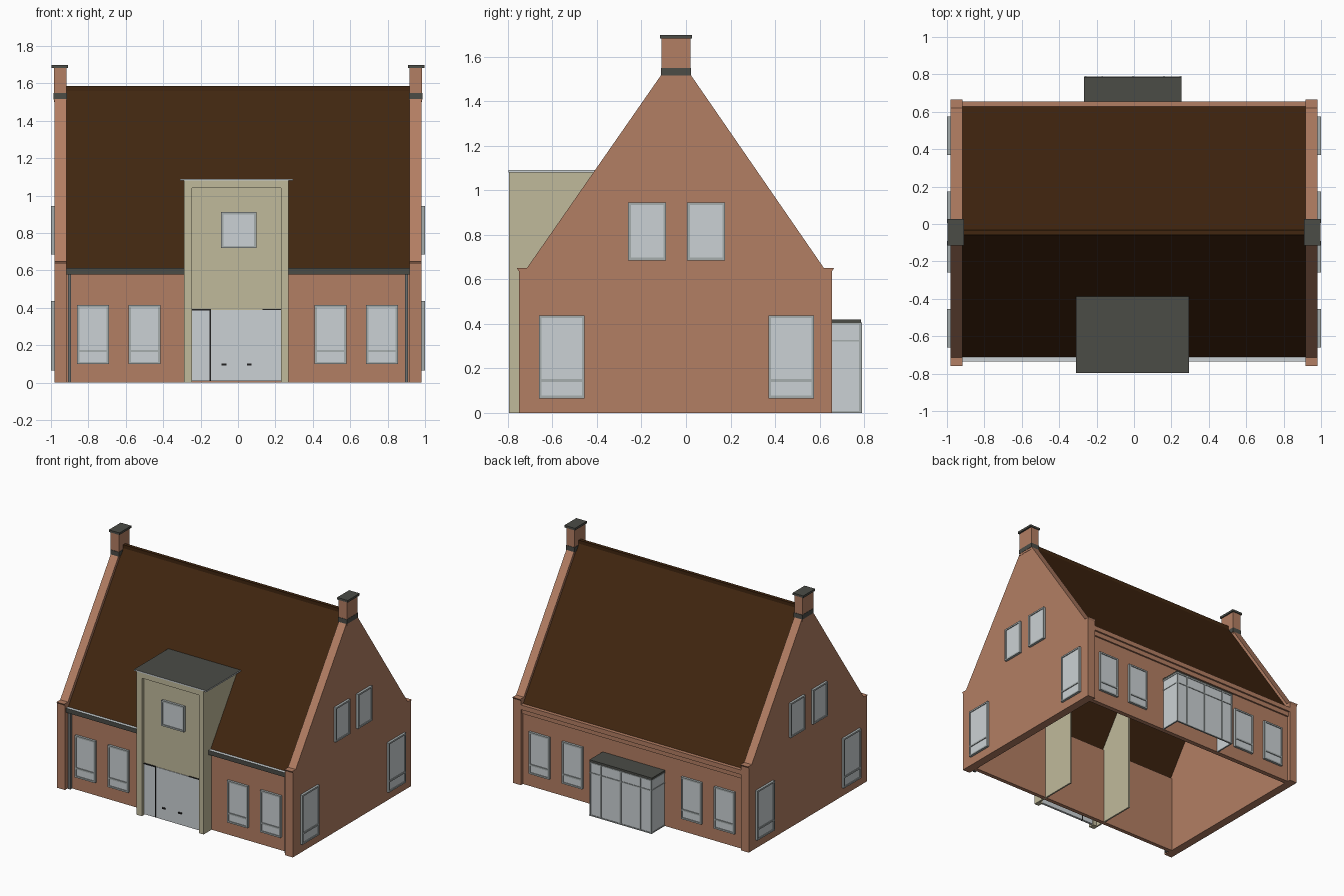
import bpy, bmesh, math
from mathutils import Matrix

if "Cube" in bpy.data.objects:
    bpy.data.objects.remove(bpy.data.objects["Cube"])


def material(name, r, g, b):
    m = bpy.data.materials.new(name)
    m.use_nodes = True
    m.diffuse_color = (r, g, b, 1)
    bsdf = m.node_tree.nodes["Principled BSDF"]
    bsdf.inputs["Base Color"].default_value = (r, g, b, 1)
    bsdf.inputs["Roughness"].default_value = 0.8
    return m


BRICK = material("brick", 0.45, 0.21, 0.125)
TILE = material("roof_tile", 0.052, 0.019, 0.005)
BEIGE = material("beige_panel", 0.53, 0.49, 0.33)
SLATE = material("dark_slate", 0.07, 0.072, 0.062)
PANE = material("pale_pane", 0.60, 0.64, 0.66)
FRAME = material("grey_frame", 0.38, 0.42, 0.42)
PIPE = material("pipe_grey", 0.15, 0.16, 0.16)
BLACK = material("black_trim", 0.015, 0.015, 0.015)


def finish(bm, name, mat, top=None, turn=0):
    """Make an object; faces pointing up can take a second material."""
    bmesh.ops.recalc_face_normals(bm, faces=bm.faces)
    if turn:
        bm.transform(Matrix.Rotation(math.radians(turn), 4, "Z"))
    mesh = bpy.data.meshes.new(name)
    mesh.materials.append(mat)
    if top:
        mesh.materials.append(top)
        bm.normal_update()
        for f in bm.faces:
            f.material_index = int(f.normal.z > 0.9)
    bm.to_mesh(mesh)
    bm.free()
    ob = bpy.data.objects.new(name, mesh)
    bpy.context.collection.objects.link(ob)
    return ob


def add_box(bm, x, y, z):
    verts = bmesh.ops.create_cube(bm, size=1)["verts"]
    for v in verts:
        v.co = [lo + (c + 0.5) * (hi - lo) for c, (lo, hi) in zip(v.co, (x, y, z))]


def box(name, mat, x, y, z, top=None):
    bm = bmesh.new()
    add_box(bm, x, y, z)
    return finish(bm, name, mat, top)


def extrude_x(name, mat, profile, x0, x1):
    bm = bmesh.new()
    face = bm.faces.new([bm.verts.new((x0, y, z)) for y, z in profile])
    out = bmesh.ops.extrude_face_region(bm, geom=[face])["geom"]
    for v in out:
        if isinstance(v, bmesh.types.BMVert):
            v.co.x = x1
    return finish(bm, name, mat)


def window(name, u, z, wall, turn=0, transom=True):
    """Pane with a raised frame on a wall at the given distance from the centre."""
    t, out = 0.012, -wall - 0.018
    (u0, u1), (z0, z1) = u, z
    depth = (out, -wall + 0.01)
    bm = bmesh.new()
    add_box(bm, (u0, u0 + t), depth, z)
    add_box(bm, (u1 - t, u1), depth, z)
    add_box(bm, (u0 + t, u1 - t), depth, (z0, z0 + t))
    add_box(bm, (u0 + t, u1 - t), depth, (z1 - t, z1))
    if transom:
        h = z0 + 0.2 * (z1 - z0)
        add_box(bm, (u0 + t, u1 - t), depth, (h, h + t))
    finish(bm, name + "_frame", FRAME, turn=turn)
    bm = bmesh.new()
    add_box(bm, (u0 + t / 2, u1 - t / 2), (out + 0.006, -wall + 0.005), (z0 + t / 2, z1 - t / 2))
    finish(bm, name + "_pane", PANE, turn=turn)


# Gable walls with shoulders, chimneys with band and cap
gable = [(-0.75, 0), (-0.75, 0.635), (-0.76, 0.65), (-0.715, 0.65), (-0.11, 1.52),
         (0.02, 1.52), (0.62, 0.65), (0.665, 0.65), (0.655, 0.635), (0.655, 0)]
for side, s in (("left", 1), ("right", -1)):
    def span(a, b):
        return tuple(sorted((s * a, s * b)))
    extrude_x(side + "_gable_wall", BRICK, gable, s * 0.918, s * 0.982)
    box(side + "_chimney", BRICK, span(0.917, 0.984), (-0.11, 0.02), (1.5, 1.685))
    box(side + "_chimney_band", SLATE, span(0.914, 0.986), (-0.113, 0.023), (1.515, 1.55))
    box(side + "_chimney_cap", SLATE, span(0.908, 0.996), (-0.116, 0.026), (1.682, 1.698))
    box(side + "_downspout", PIPE, span(0.892, 0.91), (-0.722, -0.7), (0, 0.58))

# Long walls and rear frieze
box("front_wall", BRICK, (-0.92, 0.92), (-0.7, -0.67), (0, 0.6))
box("back_wall", BRICK, (-0.92, 0.92), (0.595, 0.63), (0, 0.59))
box("back_frieze_lower", BRICK, (-0.92, 0.92), (0.6, 0.642), (0.535, 0.57))
box("back_frieze_upper", BRICK, (-0.92, 0.92), (0.6, 0.655), (0.57, 0.605))

# Pitched roof slab, ridge and front gutters
extrude_x("roof", TILE, [(-0.712, 0.61), (-0.045, 1.578), (0.628, 0.605),
                         (0.6, 0.6), (-0.045, 1.535), (-0.685, 0.6)], -0.918, 0.918)
box("ridge", TILE, (-0.918, 0.918), (-0.058, -0.032), (1.555, 1.585))
box("gutter_right", SLATE, (-0.918, -0.29), (-0.735, -0.69), (0.578, 0.612), PANE)
box("gutter_left", SLATE, (0.27, 0.918), (-0.735, -0.69), (0.578, 0.612), PANE)

# Windows on all four walls
for turn, wall, face in ((0, 0.7, "front"), (180, 0.63, "back")):
    for i, c in enumerate((-0.775, -0.5, 0.495, 0.77)):
        window(f"{face}_window_{i + 1}", (c - 0.085, c + 0.085), (0.1, 0.415), wall, turn)
for turn, s, face in ((90, 1, "left"), (-90, -1, "right")):
    for label, a, b, z in (("front_lower", -0.66, -0.455, (0.065, 0.438)),
                           ("back_lower", 0.37, 0.575, (0.065, 0.438)),
                           ("front_upper", -0.26, -0.09, (0.685, 0.945)),
                           ("back_upper", 0.005, 0.175, (0.685, 0.945))):
        window(f"{face}_{label}_window", tuple(sorted((s * a, s * b))), z, 0.982, turn,
               label.endswith("lower"))

# Entrance tower: side sheets, front surround, recessed panel, flat roof
box("tower_side_right", BEIGE, (-0.29, -0.278), (-0.76, -0.392), (0, 1.08))
box("tower_side_left", BEIGE, (0.258, 0.27), (-0.76, -0.392), (0, 1.08))
box("tower_post_right", BEIGE, (-0.29, -0.245), (-0.795, -0.75), (0, 1.08))
box("tower_post_left", BEIGE, (0.23, 0.27), (-0.795, -0.75), (0, 1.08))
box("tower_lintel", BEIGE, (-0.245, 0.23), (-0.795, -0.75), (1.04, 1.08))
box("tower_panel", BEIGE, (-0.245, 0.23), (-0.768, -0.752), (0.39, 1.04))
box("tower_roof", PANE, (-0.31, 0.295), (-0.797, -0.388), (1.08, 1.09), SLATE)
window("tower_window", (-0.09, 0.098), (0.72, 0.912), 0.768, 0, False)

# Entrance doors with dark joints and handles
box("side_door", PANE, (-0.245, -0.152), (-0.772, -0.755), (0.008, 0.385))
box("double_door", PANE, (-0.145, 0.23), (-0.772, -0.755), (0.008, 0.39))
box("door_joint", BLACK, (-0.152, -0.145), (-0.774, -0.755), (0.008, 0.39))
box("side_door_head", BLACK, (-0.245, -0.145), (-0.774, -0.755), (0.385, 0.393))
box("double_door_head", BLACK, (0.13, 0.23), (-0.774, -0.755), (0.388, 0.394))
for i, x in enumerate((-0.075, 0.06)):
    box(f"door_handle_{i + 1}", BLACK, (x - 0.013, x + 0.013), (-0.78, -0.77), (0.092, 0.102))

# Glazed rear bay: thin panes, frame bars, flat roof
box("bay_back_glass", PANE, (-0.258, 0.248), (0.778, 0.785), (0.005, 0.405))
for side, x in (("right", -0.262), ("left", 0.245)):
    box(f"bay_{side}_glass", PANE, (x, x + 0.007), (0.63, 0.785), (0.005, 0.405))
bm = bmesh.new()
for x in (-0.264, -0.175, -0.01, 0.155, 0.243):
    add_box(bm, (x, x + 0.01), (0.777, 0.79), (0, 0.406))
for z in (0.0, 0.32, 0.396):
    add_box(bm, (-0.264, 0.253), (0.777, 0.789), (z, z + 0.008))
    for x in (-0.265, 0.245):
        add_box(bm, (x, x + 0.01), (0.63, 0.788), (z, z + 0.008))
finish(bm, "bay_frame", FRAME)
box("bay_roof", SLATE, (-0.266, 0.254), (0.63, 0.786), (0.404, 0.42))
